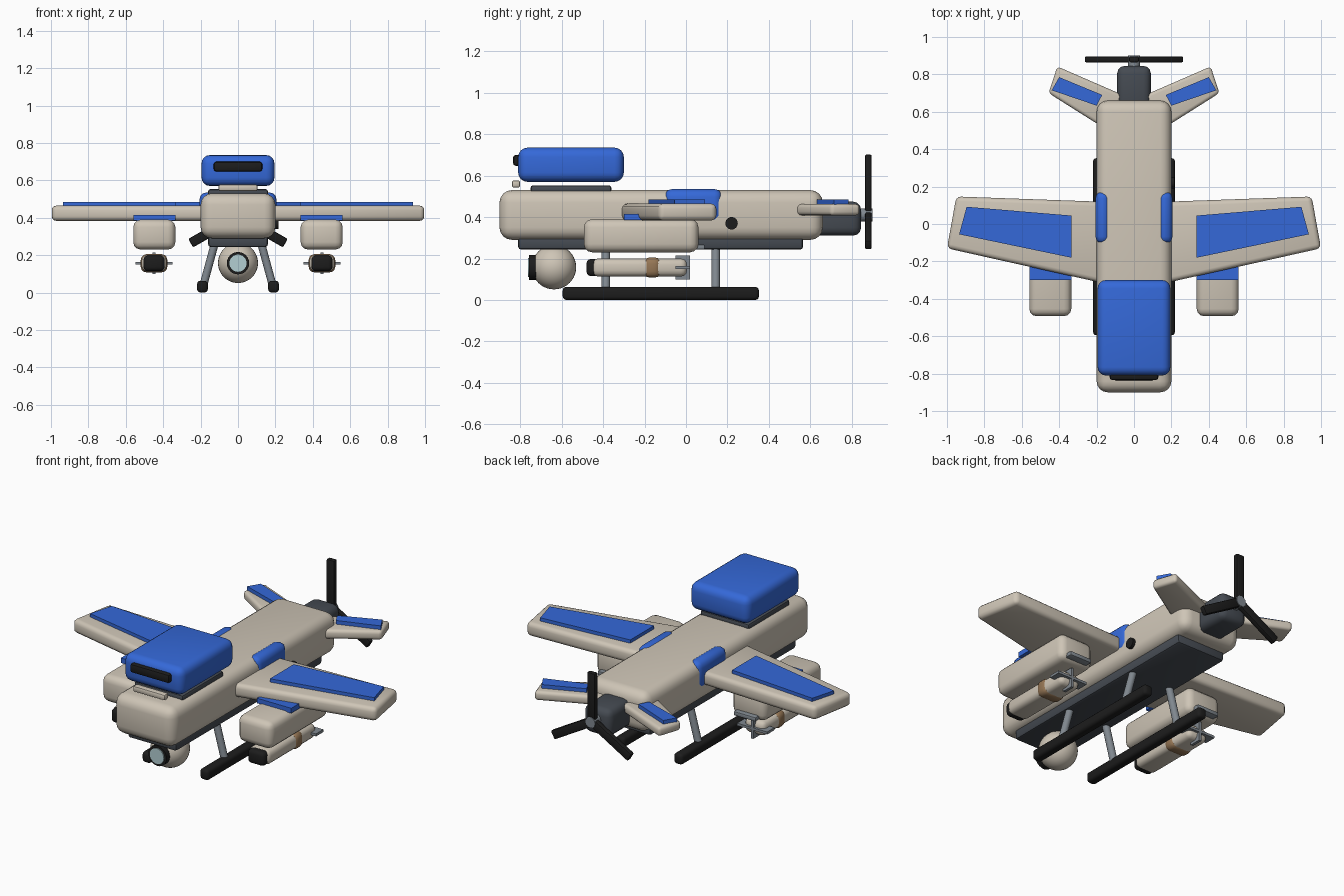
import bpy, bmesh, math
from mathutils import Vector, Matrix

if "Cube" in bpy.data.objects:
    bpy.data.objects.remove(bpy.data.objects["Cube"])

def mat(name, c):
    m = bpy.data.materials.new(name)
    m.diffuse_color = (*c, 1)
    m.use_nodes = True
    m.node_tree.nodes["Principled BSDF"].inputs["Base Color"].default_value = m.diffuse_color
    return m

BEIGE = mat("beige", (0.62, 0.56, 0.47))
BLUE = mat("blue", (0.035, 0.14, 0.69))
DARK = mat("dark_grey", (0.06, 0.07, 0.085))
BLACK = mat("black", (0.012, 0.012, 0.012))
STEEL = mat("steel", (0.22, 0.25, 0.28))
BROWN = mat("brown", (0.30, 0.18, 0.09))
GLASS = mat("glass", (0.45, 0.62, 0.65))

def finish(name, bm, m, bevel=0.0, seg=3):
    if bevel:
        bmesh.ops.bevel(bm, geom=bm.edges[:], offset=bevel, segments=seg,
                        profile=0.5, affect='EDGES', clamp_overlap=True)
    bmesh.ops.recalc_face_normals(bm, faces=bm.faces[:])
    me = bpy.data.meshes.new(name)
    bm.to_mesh(me)
    bm.free()
    me.materials.append(m)
    ob = bpy.data.objects.new(name, me)
    bpy.context.collection.objects.link(ob)
    bpy.ops.object.select_all(action='DESELECT')
    ob.select_set(True)
    bpy.context.view_layer.objects.active = ob
    bpy.ops.object.shade_smooth_by_angle(angle=math.radians(40))
    return ob

def box(name, x, y, z, m, bevel=0.0, seg=3, rot=None):
    # x, y, z are (min, max) ranges
    bm = bmesh.new()
    bmesh.ops.create_cube(bm, size=1)
    for v in bm.verts:
        v.co = Vector(r[0] + (r[1] - r[0]) * (c + 0.5) for r, c in zip((x, y, z), v.co))
    if rot:
        bmesh.ops.transform(bm, matrix=rot, verts=bm.verts[:])
    return finish(name, bm, m, bevel, seg)

def slab(name, pts, z0, z1, side, m, bevel=0.0):
    # plan outline extruded upward, flipped for the left side
    bm = bmesh.new()
    f = bm.faces.new([bm.verts.new((side * px, py, z0)) for px, py in pts])
    r = bmesh.ops.extrude_face_region(bm, geom=[f])
    for v in r["geom"]:
        if isinstance(v, bmesh.types.BMVert):
            v.co.z = z1
    return finish(name, bm, m, bevel)

def rod(name, a, b, r, m, n=24, bevel=0.0):
    a, b = Vector(a), Vector(b)
    bm = bmesh.new()
    bmesh.ops.create_cone(bm, cap_ends=True, segments=n, radius1=r, radius2=r, depth=(b - a).length)
    q = (b - a).to_track_quat('Z', 'Y').to_matrix().to_4x4()
    bmesh.ops.transform(bm, matrix=Matrix.Translation((a + b) / 2) @ q, verts=bm.verts[:])
    return finish(name, bm, m, bevel)

# body
box("fuselage", (-0.2, 0.2), (-0.9, 0.66), (0.29, 0.53), BEIGE, 0.06, 4)
box("belly_plate", (-0.16, 0.16), (-0.81, 0.565), (0.243, 0.31), DARK, 0.015, 2)
box("tail_engine", (-0.09, 0.09), (0.6, 0.845), (0.31, 0.475), DARK, 0.04)
rod("side_port", (0.19, 0.22, 0.37), (0.217, 0.22, 0.37), 0.03, BLACK)

# roof unit
box("roof_plate", (-0.16, 0.16), (-0.75, -0.36), (0.515, 0.553), DARK, 0.012, 2)
box("roof_pod", (-0.195, 0.195), (-0.81, -0.3), (0.57, 0.735), BLUE, 0.045, 4)
box("roof_visor", (-0.13, 0.13), (-0.835, -0.79), (0.647, 0.7), BLACK, 0.014, 2)
box("nose_bar", (-0.105, 0.105), (-0.84, -0.8), (0.542, 0.577), BEIGE, 0.01, 2)

# camera ball under the nose
bm = bmesh.new()
bmesh.ops.create_uvsphere(bm, u_segments=32, v_segments=20, radius=0.107)
bmesh.ops.translate(bm, vec=(0, -0.637, 0.158), verts=bm.verts[:])
finish("camera_ball", bm, BEIGE)
rod("camera_ring", (0, -0.69, 0.157), (0, -0.757, 0.157), 0.06, BLACK)
rod("camera_lens", (0, -0.74, 0.157), (0, -0.763, 0.157), 0.046, GLASS)

# propeller
P = Vector((0, 0.88, 0.41))
rod("propeller_hub", P - Vector((0, 0.05, 0)), P + Vector((0, 0.02, 0)), 0.032, STEEL, 12)
for i in range(3):
    R = Matrix.Translation(P) @ Matrix.Rotation(i * math.tau / 3, 4, 'Y')
    box(f"propeller_blade_{i + 1}", (-0.026, 0.026), (-0.016, 0.016), (0.015, 0.292), BLACK, 0.008, 2, R)

for s, side in ((1, "right"), (-1, "left")):
    def mbox(name, x, *a, **k):
        return box(f"{side}_{name}", sorted((s * x[0], s * x[1])), *a, **k)

    # wings and tail fins with raised panels
    slab(f"{side}_wing", [(0.14, 0.118), (0.95, 0.147), (1.0, -0.13), (0.14, -0.322)],
         0.383, 0.465, s, BEIGE, 0.025)
    slab(f"{side}_wing_panel", [(0.335, 0.045), (0.895, 0.092), (0.935, -0.055), (0.335, -0.18)],
         0.455, 0.485, s, BLUE)
    slab(f"{side}_tail_fin", [(0.06, 0.69), (0.41, 0.842), (0.457, 0.7), (0.14, 0.5)],
         0.408, 0.463, s, BEIGE, 0.018)
    slab(f"{side}_tail_panel", [(0.17, 0.69), (0.4, 0.785), (0.44, 0.715), (0.2, 0.633)],
         0.455, 0.485, s, BLUE)

    # painted shoulder patch
    mbox("shoulder_patch", (0.125, 0.206), (-0.105, 0.175), (0.37, 0.535), BLUE, 0.038)

    # underwing pod
    mbox("pod", (0.335, 0.56), (-0.493, 0.06), (0.23, 0.39), BEIGE, 0.04)
    mbox("pod_panel", (0.335, 0.56), (-0.3, -0.06), (0.385, 0.415), BLUE)
    mbox("pod_rear_bar", (0.375, 0.52), (0.03, 0.09), (0.243, 0.268), STEEL, 0.006, 2)

    # missile slung under the pod
    mbox("missile_body", (0.382, 0.516), (-0.455, 0.005), (0.113, 0.2), BEIGE, 0.03)
    mbox("missile_nose", (0.393, 0.505), (-0.48, -0.42), (0.115, 0.198), BLACK, 0.022)
    mbox("missile_band", (0.378, 0.52), (-0.205, -0.12), (0.108, 0.205), BROWN, 0.03)
    mbox("missile_side_fins", (0.35, 0.548), (-0.05, 0.02), (0.149, 0.164), STEEL)
    mbox("missile_upright_fins", (0.441, 0.457), (-0.05, 0.02), (0.098, 0.215), STEEL)

    # landing skid
    mbox("skid", (0.161, 0.219), (-0.595, 0.352), (0.0, 0.063), BLACK, 0.018)
    for y, end in ((-0.387, "front"), (0.143, "rear")):
        rod(f"{side}_{end}_strut", (s * 0.122, y, 0.27), (s * 0.182, y, 0.05), 0.021, STEEL, 16)
